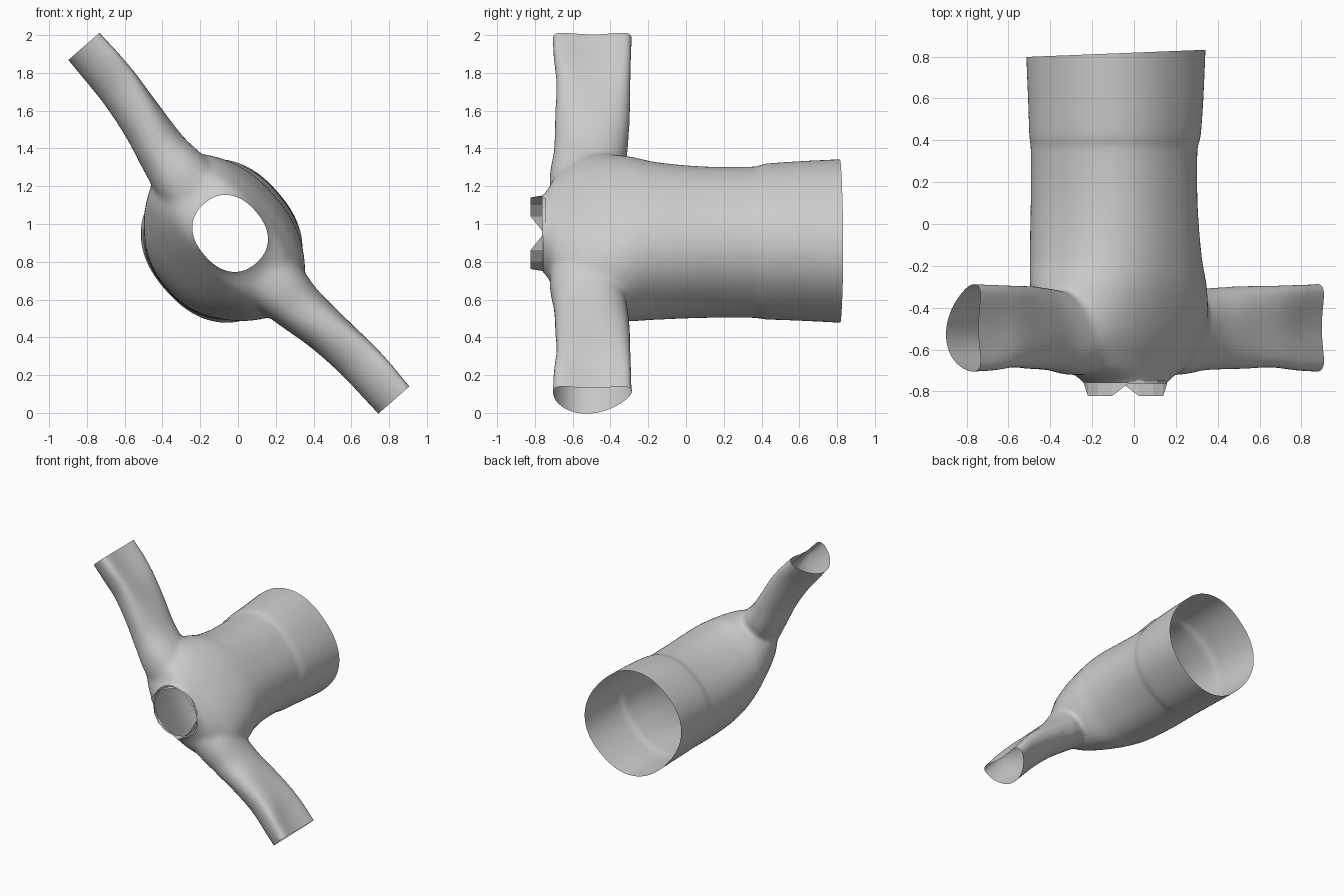
import bpy, bmesh
from math import sin, cos, pi, radians, copysign
from mathutils import Vector

if "Cube" in bpy.data.objects:
    bpy.data.objects.remove(bpy.data.objects["Cube"])

# Garment frame: D runs along the sleeves, N from back to chest, Y neck to hem
D = Vector((0.659, 0, -0.752))
N = Vector((0.752, 0, 0.659))
Y = Vector((0, 1, 0))
O = Vector((0, 0, 1.0))


def loft(bm, rings, close=True):
    """Skin a list of equal-length point rings, optionally capping the ends."""
    vs = [[bm.verts.new(p) for p in r] for r in rings]
    n = len(vs[0])
    for a, b in zip(vs, vs[1:]):
        for i in range(n):
            j = (i + 1) % n
            bm.faces.new((a[i], a[j], b[j], b[i]))
    if close:
        bm.faces.new(vs[0][::-1])
        bm.faces.new(vs[-1])


def oval(c, u, v, ru, rv, p=2.3, flat=0.0, n=72):
    """Slightly squared ellipse; flat > 0 levels its +v side into a D shape."""
    pts = []
    for i in range(n):
        a = 2 * pi * i / n
        s, t = (copysign(abs(x) ** (2 / p), x) for x in (cos(a), sin(a)))
        if t < 0:
            t *= 1 - 0.35 * flat * s
        pts.append(c + u * (ru * s) + v * (rv * (t + 0.75 * flat * s * s)))
    return pts


def refine(rows, steps=6):
    """Catmull-Rom interpolation of section parameters."""
    rows = [Vector(r) for r in rows]
    out = []
    for i in range(len(rows) - 1):
        p0, p1, p2, p3 = rows[max(i - 1, 0)], rows[i], rows[i + 1], rows[min(i + 2, len(rows) - 1)]
        for k in range(steps):
            t = k / steps
            out.append(0.5 * (2 * p1 + (p2 - p0) * t + (2 * p0 - 5 * p1 + 4 * p2 - p3) * t * t
                              + (3 * p1 - p0 - 3 * p2 + p3) * t ** 3))
    return out + [rows[-1]]


def make_object(name, bm):
    bmesh.ops.recalc_face_normals(bm, faces=bm.faces[:])
    me = bpy.data.meshes.new(name)
    bm.to_mesh(me)
    bm.free()
    ob = bpy.data.objects.new(name, me)
    bpy.context.collection.objects.link(ob)
    return ob


# Torso sections: y, offset along N, half width along D, half depth along N
torso = [(-0.86, -0.063, 0.17, 0.165), (-0.79, -0.063, 0.18, 0.17), (-0.74, -0.065, 0.235, 0.185),
         (-0.67, -0.07, 0.38, 0.215), (-0.52, -0.08, 0.49, 0.28), (-0.32, -0.105, 0.47, 0.345),
         (-0.15, -0.125, 0.42, 0.37), (0.1, -0.135, 0.39, 0.375), (0.37, -0.135, 0.39, 0.375),
         (0.41, -0.13, 0.403, 0.382), (0.6, -0.125, 0.415, 0.39), (0.9, -0.125, 0.435, 0.396)]
# Sleeve sections: distance along D, centre y, offset along N, half height in y, half depth
sleeve = [(0.2, -0.51, -0.07, 0.21, 0.19), (0.4, -0.525, -0.06, 0.195, 0.16), (0.55, -0.505, -0.05, 0.195, 0.137),
          (0.75, -0.495, -0.02, 0.198, 0.12), (0.95, -0.49, 0.0, 0.197, 0.113),
          (1.12, -0.495, 0.0, 0.207, 0.105), (1.3, -0.495, 0.0, 0.212, 0.10)]

bm = bmesh.new()
loft(bm, [oval(O + Y * y + N * o + D * 0.01, D, N, a, b) for y, o, a, b in refine(torso)])
for side in (-1, 1):
    loft(bm, [oval(O + D * (side * d) + Y * y + N * o, Y, N, ry, rn, flat=min(1, max(0, (d - 0.6) / 0.5)))
              for d, y, o, ry, rn in refine(sleeve, 5)])
solid = make_object("shirt_solid", bm)

# Fuse torso and sleeves into one outer skin
mod = solid.modifiers.new("Fuse", 'REMESH')
mod.mode = 'VOXEL'
mod.voxel_size = 0.015
dg = bpy.context.evaluated_depsgraph_get()
bm = bmesh.new()
bm.from_mesh(solid.evaluated_get(dg).to_mesh())
bpy.data.objects.remove(solid)
for _ in range(6):
    bmesh.ops.smooth_vert(bm, verts=bm.verts[:], factor=0.5, use_axis_x=True, use_axis_y=True, use_axis_z=True)

# Open the hem, cuffs and neck
cuts = [(Vector((-0.09, 0.815, 0.92)), Vector((-0.04, 1, 0))),
        (O + D * 1.245, D), (O - D * 1.245, -D), (Vector((0, -0.758, 0)), -Y)]
for co, no in cuts:
    bmesh.ops.bisect_plane(bm, geom=bm.verts[:] + bm.edges[:] + bm.faces[:], dist=1e-5,
                           plane_co=co, plane_no=no, clear_outer=True)
shirt = make_object("shirt_body", bm)

# Collar: a faceted band standing tallest at the two shoulder sides
bm = bmesh.new()
base, top = [], []
c = O + N * -0.063 + D * 0.01
for i in range(16):
    a = 2 * pi * i / 16
    rim = c + D * (0.2 * cos(a)) + N * (0.2 * sin(a))
    base.append(rim + Y * -0.745)
    top.append(rim + Y * (-0.822 if abs(cos(a)) > 0.9 else -0.762))
loft(bm, [base, top], close=False)
make_object("collar", bm)

# Smooth cloth shading
bpy.ops.object.select_all(action='DESELECT')
shirt.select_set(True)
bpy.context.view_layer.objects.active = shirt
bpy.ops.object.shade_smooth_by_angle(angle=radians(40))
